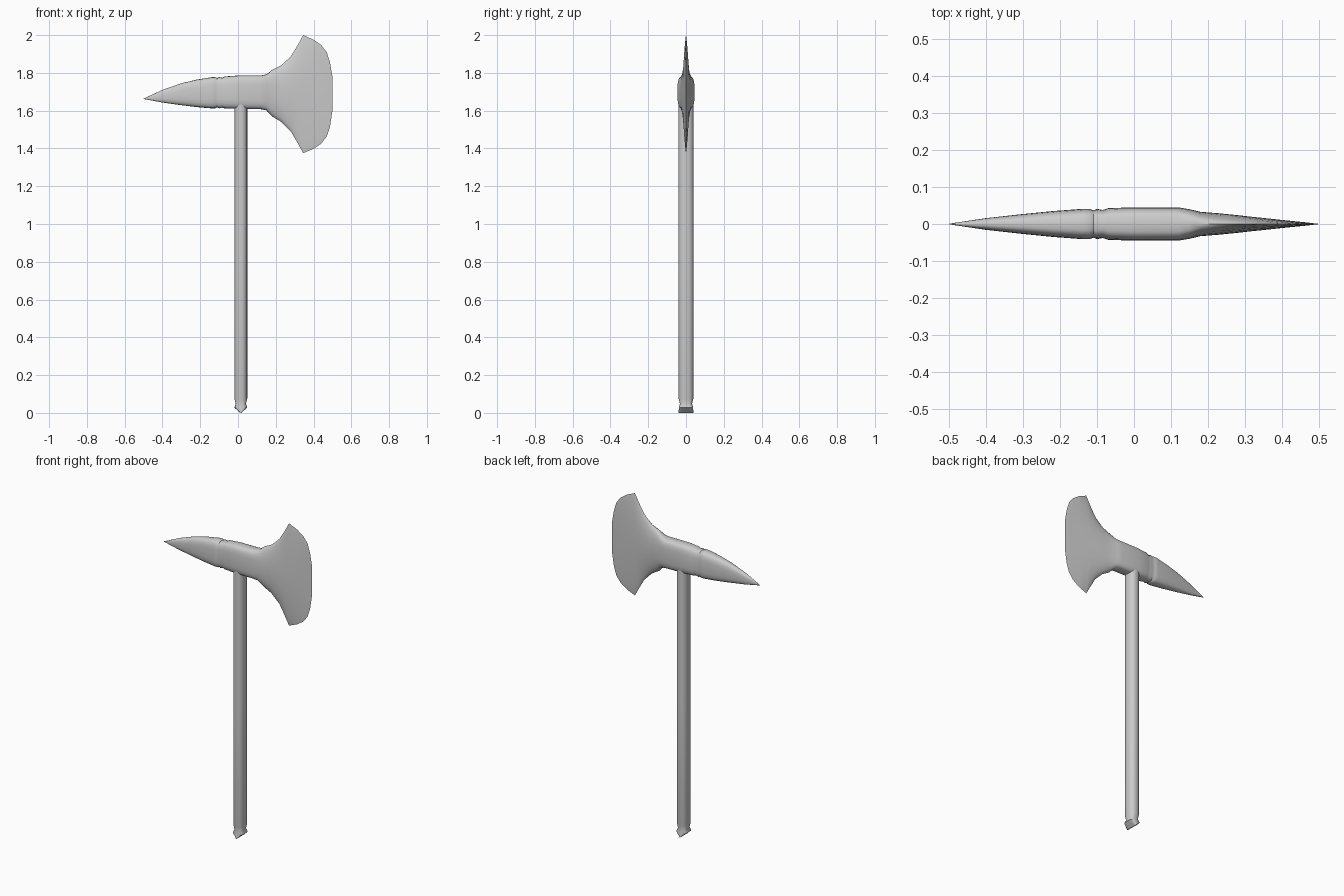
import bpy, bmesh, math


def spow(v, p):
    return math.copysign(abs(v) ** p, v) if abs(v) > 1e-6 else 0.0


def loft(name, rings, angle):
    """Skin a list of closed rings (equal point counts) and cap both ends."""
    bm = bmesh.new()
    loops = [[bm.verts.new(p) for p in ring] for ring in rings]
    n = len(loops[0])
    for a, b in zip(loops, loops[1:]):
        for i in range(n):
            j = (i + 1) % n
            bm.faces.new((a[i], a[j], b[j], b[i]))
    bm.faces.new(loops[0][::-1])
    bm.faces.new(loops[-1])
    bmesh.ops.remove_doubles(bm, verts=bm.verts, dist=1e-5)
    bmesh.ops.recalc_face_normals(bm, faces=bm.faces)
    mesh = bpy.data.meshes.new(name)
    bm.to_mesh(mesh)
    bm.free()
    obj = bpy.data.objects.new(name, mesh)
    bpy.context.collection.objects.link(obj)
    bpy.ops.object.select_all(action='DESELECT')
    obj.select_set(True)
    bpy.context.view_layer.objects.active = obj
    bpy.ops.object.shade_smooth_by_angle(angle=math.radians(angle))
    return obj


def head_ring(x, low, high, half_y, p, n=24):
    mid, half_z = (low + high) / 2, (high - low) / 2
    ring = []
    for i in range(n):
        a = 2 * math.pi * i / n
        # p below 1 gives rounded-box sections, above 1 gives sharp lenses
        q = min(p, 1.0)
        ring.append((x, half_y * spow(math.cos(a), p),
                     mid + half_z * spow(math.sin(a), q)))
    return ring


def handle_ring(z, hx, hy, p, n=24):
    return [(0.015 + hx * spow(math.cos(2 * math.pi * i / n), p),
             hy * spow(math.sin(2 * math.pi * i / n), p), z) for i in range(n)]


# Axe head: spike, grooved collar, socket and flared blade
# (x, bottom z, top z, half thickness, section exponent)
head = [
    (-0.50, 1.662, 1.664, 0.001, 0.9),
    (-0.40, 1.643, 1.710, 0.016, 0.8),
    (-0.30, 1.629, 1.745, 0.027, 0.7),
    (-0.22, 1.619, 1.764, 0.035, 0.65),
    (-0.14, 1.612, 1.777, 0.041, 0.6),
    (-0.12, 1.612, 1.778, 0.041, 0.6),
    (-0.11, 1.617, 1.773, 0.037, 0.6),
    (-0.10, 1.612, 1.778, 0.041, 0.6),
    (-0.085, 1.616, 1.774, 0.038, 0.6),
    (-0.07, 1.612, 1.781, 0.043, 0.6),
    (0.00, 1.610, 1.786, 0.045, 0.55),
    (0.12, 1.608, 1.786, 0.045, 0.55),
    (0.15, 1.602, 1.792, 0.040, 0.65),
    (0.18, 1.570, 1.815, 0.033, 0.9),
    (0.23, 1.540, 1.840, 0.029, 1.1),
    (0.28, 1.490, 1.888, 0.024, 1.4),
    (0.315, 1.430, 1.945, 0.020, 1.6),
    (0.345, 1.375, 2.000, 0.017, 1.7),
    (0.40, 1.398, 1.976, 0.011, 1.6),
    (0.44, 1.425, 1.948, 0.007, 1.5),
    (0.47, 1.463, 1.910, 0.004, 1.4),
    (0.487, 1.515, 1.855, 0.002, 1.2),
    (0.50, 1.600, 1.780, 0.0005, 1.0),
]
loft("axe_head", [head_ring(*s) for s in head], 50)

# Handle with a waisted butt ending in a wedge
# (z, half x, half y, section exponent)
handle = [
    (0.000, 0.002, 0.040, 0.4),
    (0.028, 0.034, 0.037, 0.5),
    (0.048, 0.027, 0.032, 0.7),
    (0.075, 0.034, 0.039, 0.85),
    (0.85, 0.034, 0.040, 0.85),
    (1.66, 0.034, 0.040, 0.85),
]
loft("handle", [handle_ring(*s) for s in handle], 40)
